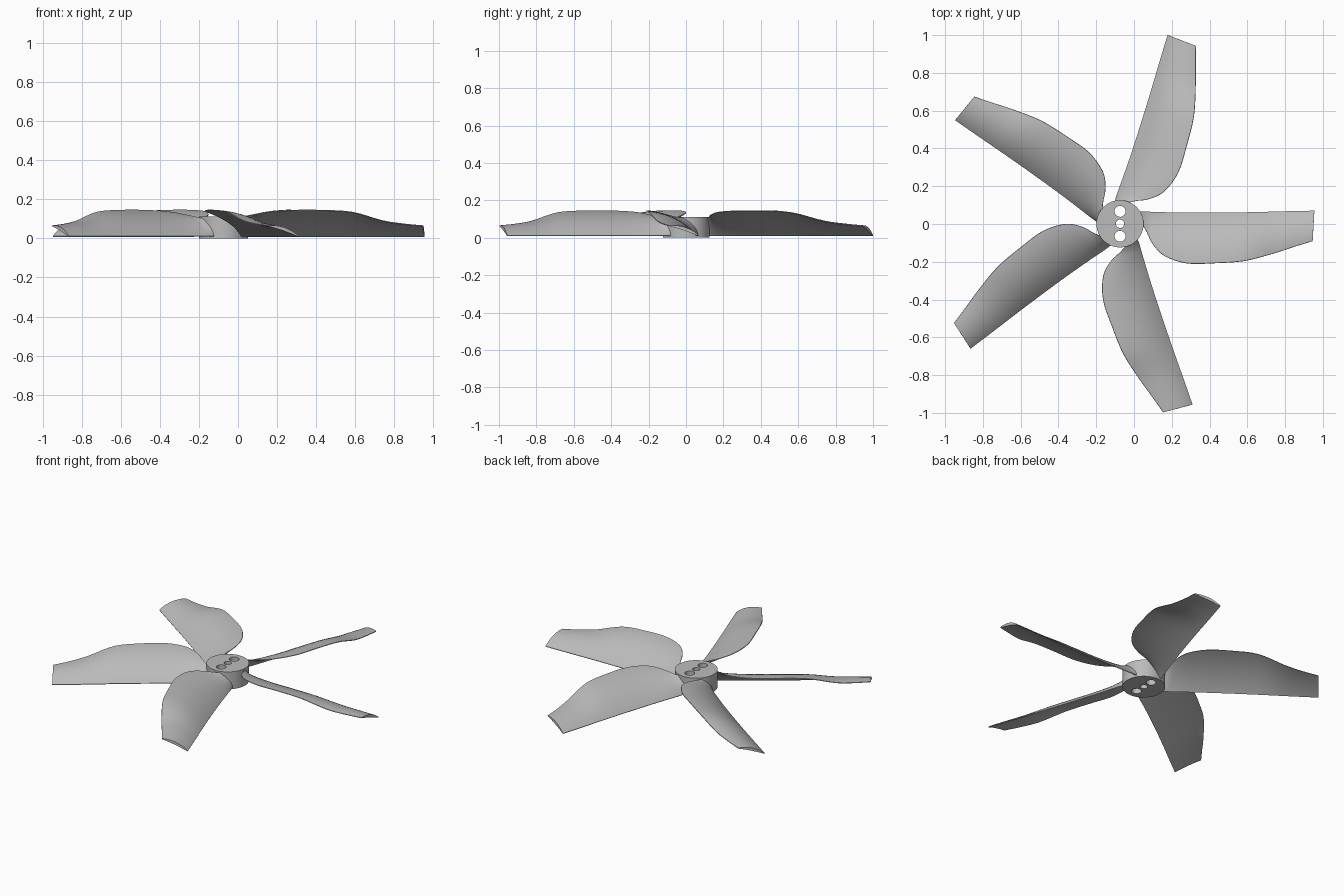
import bpy, bmesh, math
from mathutils import Vector, Matrix

cube = bpy.data.objects.get("Cube")
if cube:
    bpy.data.objects.remove(cube, do_unlink=True)

CENTRE = Vector((-0.074, 0.001, 0))
BLADES = 5

grey = bpy.data.materials.new("light grey plastic")
grey.use_nodes = True
colour = (0.5, 0.5, 0.5, 1)
grey.diffuse_color = colour
grey.node_tree.nodes["Principled BSDF"].inputs["Base Color"].default_value = colour


def add_object(name, bm):
    bmesh.ops.recalc_face_normals(bm, faces=bm.faces)
    mesh = bpy.data.meshes.new(name)
    bm.to_mesh(mesh)
    bm.free()
    mesh.materials.append(grey)
    obj = bpy.data.objects.new(name, mesh)
    bpy.context.collection.objects.link(obj)
    return obj


def cylinder(bm, radius, z0, z1, y=0, sides=48):
    place = Matrix.Translation((0, y, (z0 + z1) / 2))
    bmesh.ops.create_cone(bm, cap_ends=True, segments=sides, radius1=radius,
                          radius2=radius, depth=z1 - z0, matrix=place)


def smooth(obj):
    bpy.ops.object.select_all(action='DESELECT')
    obj.select_set(True)
    bpy.context.view_layer.objects.active = obj
    bpy.ops.object.shade_smooth_by_angle(angle=math.radians(35))


def catmull(rows, steps):
    """Smooth curve through rows of values."""
    rows = [Vector(r) for r in rows]
    out = []
    for i in range(len(rows) - 1):
        b, c = rows[i], rows[i + 1]
        a = rows[i - 1] if i else b * 2 - c
        d = rows[i + 2] if i + 2 < len(rows) else c * 2 - b
        for s in range(steps):
            t = s / steps
            out.append(0.5 * (2 * b + (c - a) * t + (2 * a - 5 * b + 4 * c - d) * t * t
                              + (3 * b - a - 3 * c + d) * t ** 3))
    return out + [rows[-1]]


# Hub: round boss with a shaft hole and two screw holes
bm = bmesh.new()
cylinder(bm, 0.125, 0, 0.112, sides=64)
hub = add_object("hub", bm)
bm = bmesh.new()
for y, radius in ((-0.066, 0.029), (0, 0.022), (0.066, 0.029)):
    cylinder(bm, radius, -0.1, 0.3, y, 32)
cutter = add_object("hole_cutter", bm)
cutter.hide_render = True
cut = hub.modifiers.new("holes", 'BOOLEAN')
cut.operation = 'DIFFERENCE'
cut.solver = 'EXACT'
cut.object = cutter
bpy.context.view_layer.objects.active = hub
bpy.ops.object.modifier_apply(modifier=cut.name)
bpy.data.objects.remove(cutter, do_unlink=True)
hub.location = CENTRE
smooth(hub)

# Blade edges from root to tip: high edge x, y, z, then low edge x, y
EDGES = (
    (0.103, 0.020, 0.095, 0.102, 0.062),
    (0.140, -0.040, 0.108, 0.140, 0.063),
    (0.172, -0.105, 0.122, 0.180, 0.062),
    (0.236, -0.170, 0.137, 0.250, 0.060),
    (0.355, -0.209, 0.144, 0.360, 0.058),
    (0.500, -0.208, 0.144, 0.500, 0.058),
    (0.660, -0.196, 0.134, 0.660, 0.060),
    (0.815, -0.156, 0.090, 0.815, 0.064),
    (0.920, -0.122, 0.073, 0.925, 0.067),
    (1.020, -0.091, 0.064, 1.029, 0.069),
)
LOW_Z = 0.010
CHORD_STEPS = 14


def section(row):
    """Closed cambered outline between the high and low edges."""
    high = Vector(row[:3])
    low = Vector((row[3], row[4], LOW_Z))
    chord = low - high
    normal = Vector((0, -chord.z, chord.y)).normalized()
    length = chord.length
    camber = 0.075 * length * min(1, length / 0.2)
    upper, lower = [], []
    for k in range(CHORD_STEPS + 1):
        t = (1 - math.cos(math.pi * k / CHORD_STEPS)) / 2
        bow = 4 * t * (1 - t)
        middle = high + chord * t + normal * camber * bow
        half = normal * (0.002 + 0.007 * bow)
        upper.append(middle + half)
        lower.append(middle - half)
    return upper + lower[::-1]


# Blades: lofted sections repeated around the hub
for n in range(BLADES):
    bm = bmesh.new()
    rings = [[bm.verts.new(p) for p in section(row)] for row in catmull(EDGES, 4)]
    for a, b in zip(rings, rings[1:]):
        for i in range(len(a)):
            j = (i + 1) % len(a)
            bm.faces.new((a[i], a[j], b[j], b[i]))
    for ring in (rings[0], rings[-1]):
        last = len(ring) - 1
        for i in range(CHORD_STEPS):
            bm.faces.new((ring[i], ring[i + 1], ring[last - i - 1], ring[last - i]))
    blade = add_object(f"blade_{n + 1}", bm)
    blade.location = CENTRE
    blade.rotation_euler.z = math.tau * n / BLADES
    smooth(blade)
